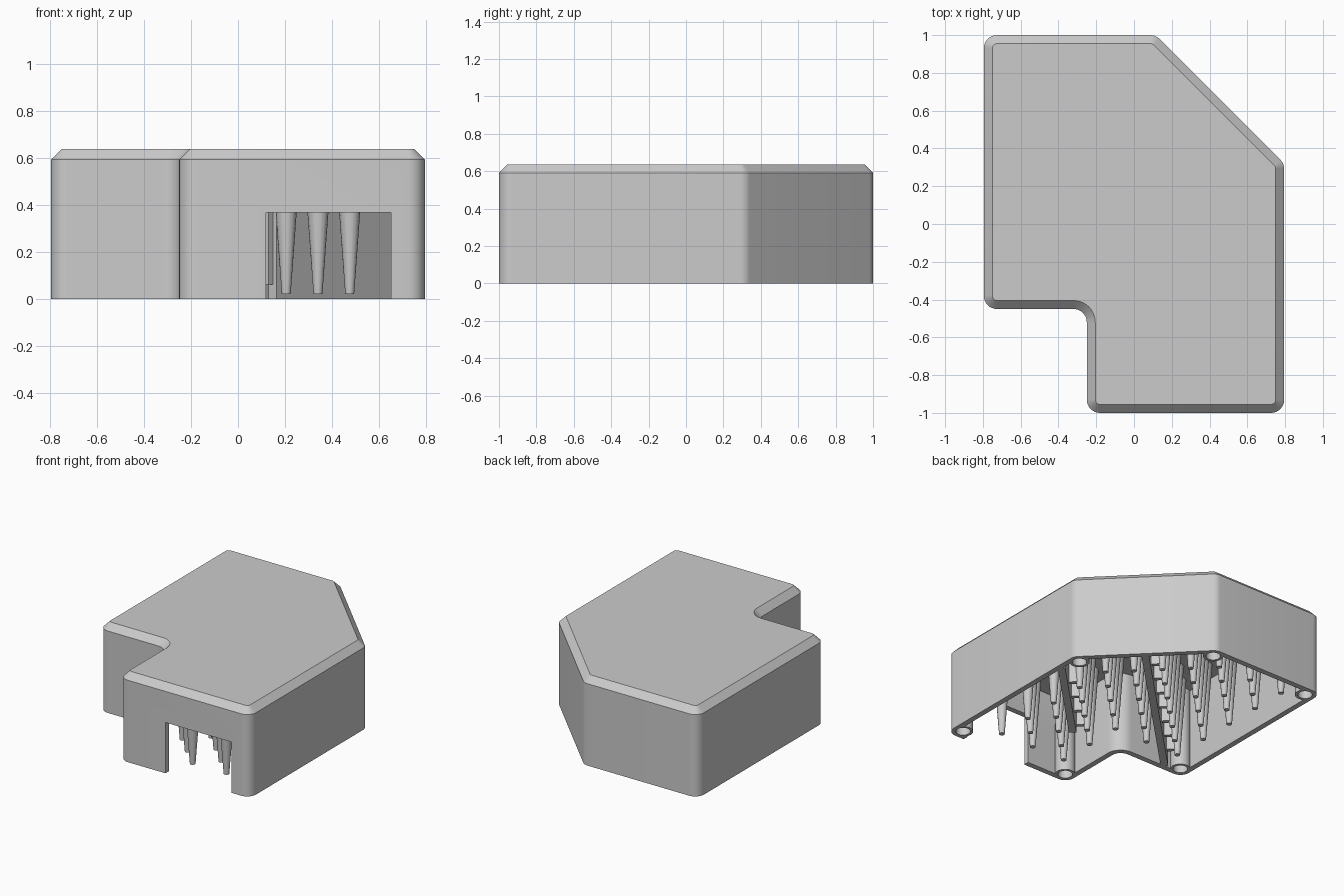
import bpy, bmesh, math
from mathutils import Vector

cube = bpy.data.objects.get("Cube")
if cube:
    bpy.data.objects.remove(cube, do_unlink=True)

grey = bpy.data.materials.new("light_grey_plastic")
grey.use_nodes = True
COLOUR = (0.6, 0.6, 0.6, 1)
grey.diffuse_color = COLOUR
grey.node_tree.nodes["Principled BSDF"].inputs["Base Color"].default_value = COLOUR

# Plan of the case, counter-clockwise
PLAN = [Vector(p) for p in [(-0.795, 1), (-0.795, -0.45), (-0.25, -0.45), (-0.25, -1),
                            (0.795, -1), (0.795, 0.32), (0.115, 1)]]
RADIUS, WALL, CEILING, PITCH = 0.07, 0.04, 0.592, 0.135
HOLE, HOLE_DEPTH = 0.049, 0.3


def corner(i, inset):
    """Inset corner position, unit edge directions and whether it is convex."""
    p = PLAN[i]
    a = (p - PLAN[i - 1]).normalized()
    b = (PLAN[(i + 1) % len(PLAN)] - p).normalized()
    na, nb = Vector((-a.y, a.x)), Vector((-b.y, b.x))
    pos = p + (na + nb) * (inset / (1 + na.dot(nb)))
    return pos, a, b, a.cross(b) > 0


def outline(inset, steps=8):
    points = []
    for i in range(len(PLAN)):
        p, a, b, convex = corner(i, inset)
        r = RADIUS - inset if convex else RADIUS + inset
        side = 1 if convex else -1
        turn = a.angle(b)
        start = p - a * (r * math.tan(turn / 2))
        normal = Vector((-a.y, a.x)) * side
        for k in range(steps + 1):
            t = turn * k / steps
            points.append(start + a * (r * math.sin(t)) + normal * (r * (1 - math.cos(t))))
    return points


def finish(name, bm, smooth=False):
    bmesh.ops.recalc_face_normals(bm, faces=bm.faces)
    mesh = bpy.data.meshes.new(name)
    bm.to_mesh(mesh)
    bm.free()
    mesh.materials.append(grey)
    obj = bpy.data.objects.new(name, mesh)
    bpy.context.collection.objects.link(obj)
    bpy.ops.object.select_all(action='DESELECT')
    bpy.context.view_layer.objects.active = obj
    obj.select_set(True)
    if smooth:
        bpy.ops.object.shade_smooth_by_angle(angle=math.radians(30))
    return obj


def loft(bm, loops):
    """Skin successive loops and cap both ends."""
    rings = [[bm.verts.new(v) for v in loop] for loop in loops]
    for r, s in zip(rings, rings[1:]):
        for k in range(len(r)):
            n = (k + 1) % len(r)
            bm.faces.new((r[k], r[n], s[n], s[k]))
    bm.faces.new(rings[0])
    bm.faces.new(rings[-1])


def box(bm, centre, size, z0, z1, angle=0):
    u = Vector((math.cos(angle), math.sin(angle))) * size[0] / 2
    v = Vector((-math.sin(angle), math.cos(angle))) * size[1] / 2
    c = Vector(centre)
    quad = [c - u - v, c + u - v, c + u + v, c - u + v]
    loft(bm, [[(*q, z) for q in quad] for z in (z0, z1)])


def turned(bm, c, profile, n):
    """Round part with an upright axis, from (radius, height) pairs."""
    angles = [math.tau * k / n for k in range(n)]
    loft(bm, [[(c.x + r * math.cos(t), c.y + r * math.sin(t), z) for t in angles]
              for r, z in profile])


# Hollow case, open below, with a chamfered lid edge
bm = bmesh.new()
sections = [(WALL, CEILING), (WALL, 0), (0, 0), (0, CEILING), (0.045, 0.637)]
loft(bm, [[(*p, z) for p in outline(d)] for d, z in sections])
case = finish("case", bm)

# Opening in the front wall, and screw holes where they bite into the walls
sockets = [corner(i, 0.076) for i in range(len(PLAN))]
sockets = [c for c, _, _, convex in sockets if convex]
bm = bmesh.new()
box(bm, (0.385, -1), (0.53, 0.2), -0.1, 0.367)
for c in sockets:
    turned(bm, c, [(HOLE, -0.1), (HOLE, HOLE_DEPTH)], 24)
cutter = finish("opening_cutter", bm)
cutter.hide_render = True
cut = case.modifiers.new("opening", 'BOOLEAN')
cut.operation, cut.solver, cut.object = 'DIFFERENCE', 'EXACT', cutter
bpy.ops.object.select_all(action='DESELECT')
bpy.context.view_layer.objects.active = case
case.select_set(True)
bpy.ops.object.modifier_apply(modifier="opening")
bpy.data.objects.remove(cutter, do_unlink=True)
bpy.ops.object.shade_smooth_by_angle(angle=math.radians(30))

# Screw sockets in the convex corners
bm = bmesh.new()
for c in sockets:
    turned(bm, c, [(HOLE, HOLE_DEPTH), (HOLE, 0), (0.068, 0), (0.068, CEILING)], 24)
finish("screw_sockets", bm, smooth=True)

# Diagonal stiffening ribs, each midway between two diagonal rows of pins
RIBS = [(Vector((0.45, 0.65)), Vector((-0.61, -0.41))), (Vector((0.76, 0.15)), Vector((0.147, -0.463)))]
DIAGONAL = math.radians(45)
bm = bmesh.new()
for a, b in RIBS:
    box(bm, (a + b) / 2, ((a - b).length, 0.05), 0, CEILING, DIAGONAL)
finish("diagonal_ribs", bm)


def gap(p, a, b):
    t = max(0, min(1, (p - a).dot(b - a) / (b - a).length_squared))
    return (p - a - (b - a) * t).length


def inside(p):
    hit = False
    for i, b in enumerate(PLAN):
        a = PLAN[i - 1]
        if (a.y > p.y) != (b.y > p.y) and p.x < a.x + (b.x - a.x) * (p.y - a.y) / (b.y - a.y):
            hit = not hit
    return hit


# Staggered tapered pins hanging from the ceiling, with fins joining some to the ribs
walls = [(PLAN[i - 1], PLAN[i]) for i in range(len(PLAN))]
bm = bmesh.new()
fins = bmesh.new()
for i in range(-7, 3):
    for j in range(14):
        p = Vector((0.205 + i * PITCH, -0.81 + j * PITCH))
        if (i + j) % 2 or not inside(p) or min(gap(p, *w) for w in walls) < 0.1:
            continue
        turned(bm, p, [(0.019, 0.02), (0.061, CEILING)], 16)
        for a, b in RIBS:
            if gap(p, a, b) < 0.11 and (b - a).cross(p - a) < 0:
                box(fins, p + Vector((0.035, -0.035)), (0.03, 0.1), 0.06, CEILING, DIAGONAL)
finish("pins", bm, smooth=True)
finish("fins", fins)
